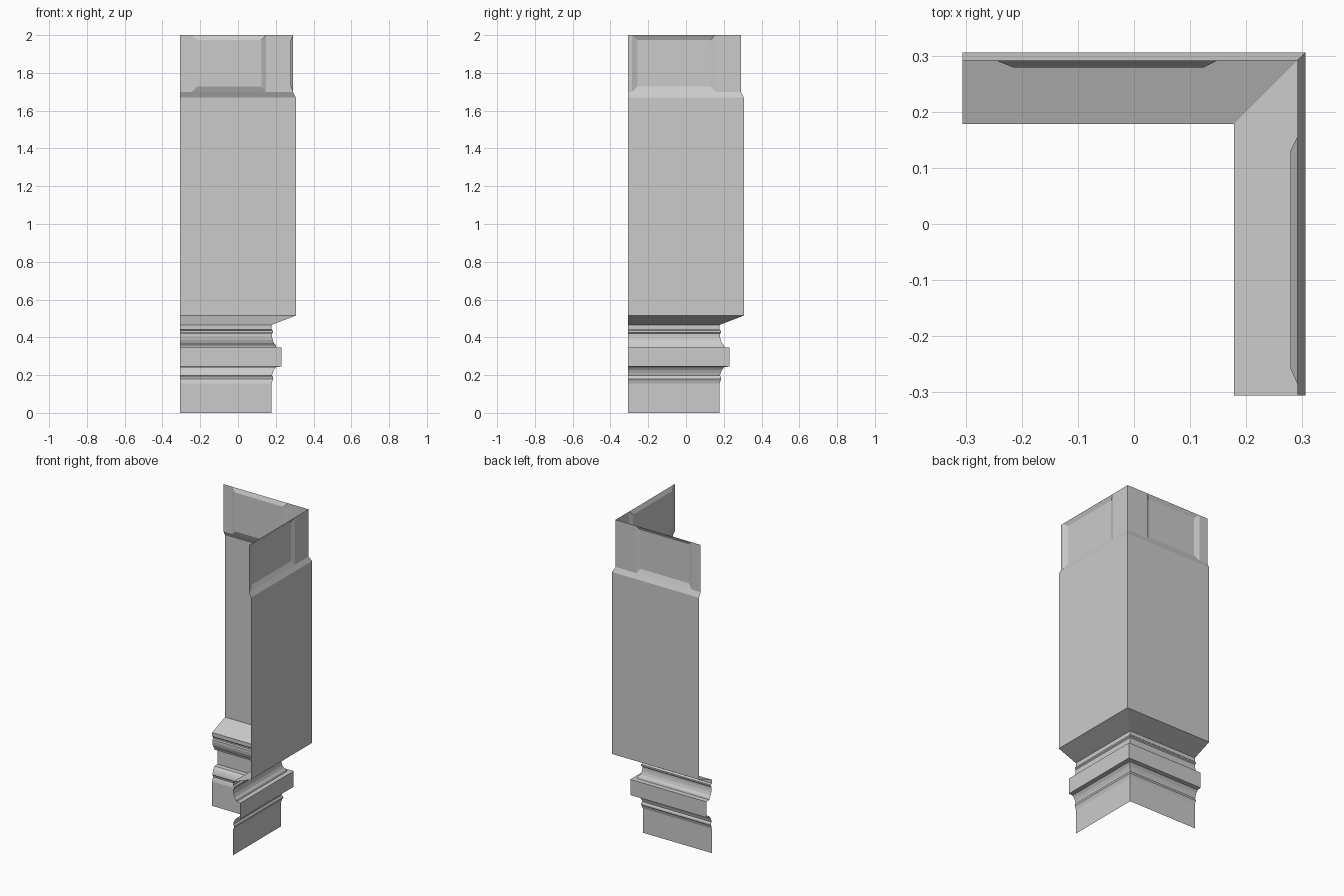
import bpy, bmesh

if "Cube" in bpy.data.objects:
    bpy.data.objects.remove(bpy.data.objects["Cube"])

END = -0.306      # free end of both wings
FACE = 0.291      # outer face of the top block
RECESS = 0.279    # floor of the sunken panels

# (offset from centre, height) of the moulding, bottom to top
lower_profile = [
    (0.178, 0.0), (0.178, 0.155), (0.183, 0.172), (0.187, 0.180),
    (0.185, 0.190), (0.180, 0.197), (0.184, 0.212), (0.191, 0.228),
    (0.203, 0.243), (0.230, 0.245), (0.230, 0.345), (0.203, 0.347),
    (0.200, 0.358), (0.190, 0.370), (0.183, 0.387), (0.180, 0.405),
    (0.180, 0.420), (0.186, 0.426), (0.186, 0.435), (0.178, 0.442),
    (0.178, 0.466)]
shaft_profile = [(0.178, 0.466), (0.306, 0.515), (0.306, 1.67), (FACE, 1.70)]


def back(t, d, z):
    return (t, d, z)


def right(t, d, z):
    return (d, t, z)


def make_object(name, quads):
    bm = bmesh.new()
    for pts in quads:
        bm.faces.new([bm.verts.new(p) for p in pts])
    bmesh.ops.remove_doubles(bm, verts=bm.verts, dist=1e-5)
    mesh = bpy.data.meshes.new(name)
    bm.to_mesh(mesh)
    bm.free()
    ob = bpy.data.objects.new(name, mesh)
    bpy.context.collection.objects.link(ob)
    return ob


def wing_quad(wing, pts):
    # the back wing mirrors the right wing, so its winding is reversed
    out = [wing(*p) for p in pts]
    return out[::-1] if wing is back else out


def sweep(profile):
    # mitred L-shaped sweep, open at both ends
    return [wing_quad(w, [(END, d0, z0), (d0, d0, z0), (d1, d1, z1), (END, d1, z1)])
            for w in (back, right)
            for (d0, z0), (d1, z1) in zip(profile, profile[1:])]


def panel(wing, a, b, a2, b2):
    # plain strips either side of a sunken panel with sloping borders
    z0, z1 = 1.70, 2.0
    quads = [[(s, FACE, z0), (e, FACE, z0), (e, FACE, z1), (s, FACE, z1)]
             for s, e in ((END, a), (b, FACE))]
    rim = [(a, FACE, z0), (b, FACE, z0), (b, FACE, z1), (a, FACE, z1)]
    floor = [(a2, RECESS, 1.728), (b2, RECESS, 1.728),
             (b2, RECESS, 1.975), (a2, RECESS, 1.975)]
    quads.append(floor)
    for i in range(4):
        j = (i + 1) % 4
        quads.append([rim[i], rim[j], floor[j], floor[i]])
    return [wing_quad(wing, q) for q in quads]


# Moulded base, plain shaft, and panelled top block
make_object("base_moulding", sweep(lower_profile))
make_object("corner_shaft", sweep(shaft_profile))
make_object("panelled_top", panel(back, -0.245, 0.148, -0.215, 0.124)
            + panel(right, -0.285, 0.155, -0.258, 0.131))
